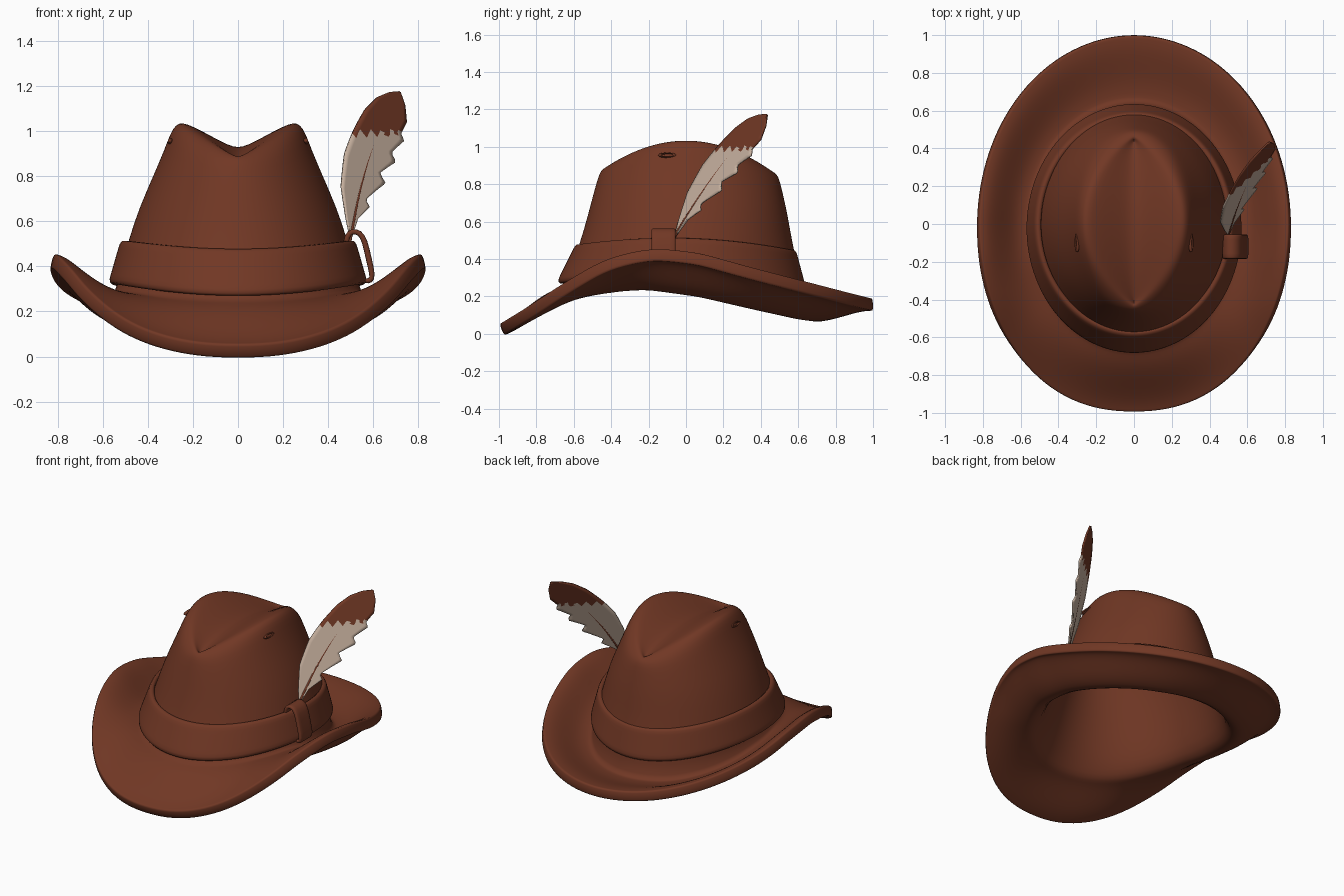
import bpy, bmesh
from math import sin, cos, pi
from mathutils import Vector

cube = bpy.data.objects.get("Cube")
if cube:
    bpy.data.objects.remove(cube)

N = 72  # segments around the hat


def material(name, rgb):
    m = bpy.data.materials.new(name)
    m.use_nodes = True
    m.diffuse_color = (*rgb, 1)
    bsdf = m.node_tree.nodes["Principled BSDF"]
    bsdf.inputs["Base Color"].default_value = (*rgb, 1)
    bsdf.inputs["Roughness"].default_value = 0.8
    return m


brown = material("brown_felt", (0.165, 0.039, 0.018))
cream = material("cream_feather", (0.56, 0.43, 0.34))


def interp(table, x):
    if x <= table[0][0]:
        return table[0][1]
    for (x0, v0), (x1, v1) in zip(table, table[1:]):
        if x <= x1:
            return v0 + (v1 - v0) * (x - x0) / (x1 - x0)
    return table[-1][1]


def ease(x, lo, hi):
    s = min(1, max(0, (x - lo) / (hi - lo)))
    return s * s * (3 - 2 * s)


def oval(a, b, cy, p=1.0):
    """Points of an oval; p > 1 pinches it to a lens, p < 1 squares it."""
    pts = []
    for j in range(N):
        t = 2 * pi * j / N
        c = cos(t) if abs(cos(t)) > 1e-6 else 0.0
        pts.append(((1 if c > 0 else -1) * a * abs(c) ** p, cy + b * sin(t)))
    return pts


def link(name, bm, mats):
    mesh = bpy.data.meshes.new(name)
    bm.to_mesh(mesh)
    bm.free()
    mesh.shade_smooth()
    for m in mats:
        mesh.materials.append(m)
    ob = bpy.data.objects.new(name, mesh)
    bpy.context.collection.objects.link(ob)
    return ob


def thicken(ob, thickness, offset, subdivide=True):
    solid = ob.modifiers.new("thickness", "SOLIDIFY")
    solid.thickness, solid.offset = thickness, offset
    if subdivide:
        sub = ob.modifiers.new("smooth", "SUBSURF")
        sub.levels = sub.render_levels = 1
    return solid


def skin(name, rings):
    """Closed rings joined into one surface."""
    bm = bmesh.new()
    loops = [[bm.verts.new(p) for p in ring] for ring in rings]
    for r0, r1 in zip(loops, loops[1:]):
        for j in range(N):
            k = (j + 1) % N
            bm.faces.new((r0[j], r0[k], r1[k], r1[j]))
    bmesh.ops.remove_doubles(bm, verts=bm.verts[:], dist=1e-4)
    return link(name, bm, [brown])


# Brim: rim height and crown foot height along the length of the hat
rim_z = [(-1, .052), (-.85, .145), (-.67, .265), (-.46, .39), (-.3, .44), (-.15, .46),
         (.07, .435), (.34, .36), (.61, .29), (.88, .22), (1, .19)]
foot_z = [(-.68, .25), (-.45, .275), (-.2, .285), (.07, .25), (.34, .185), (.56, .135), (.7, .12)]
rim = [q if q[1] > 0 else f for q, f in zip(oval(.822, 1, 0), oval(.822, 1, 0, .88))]
foot = oval(.55, .65, -.015)
rings = []
for t in (1, .97, .92, .85, .77, .68, .58, .46, .34, .22, .1, 0):
    ring = []
    for (rx, ry), (fx, fy) in zip(rim, foot):
        # Straight slope at the front, curled-up rim at the sides and back
        curl = .3 + .45 * ease(ry, -.8, .2)
        f = t + (ease(t, .15, .93) - t) * curl
        z0, z1 = interp(foot_z, fy), interp(rim_z, ry)
        ring.append((fx + (rx - fx) * t, fy + (ry - fy) * t, z0 + (z1 - z0) * f))
    rings.append(ring)
brim_verts = (len(rings) - 1) * N

# Crown: height, drop toward front and back, half width, half length, centre, pinch
for z, k, a, b, cy, p in [
        (.37, .14, .525, .62, -.01, 1), (.52, .14, .484, .57, 0, 1),
        (.66, .1, .438, .535, .01, 1), (.8, .25, .376, .51, .012, 1),
        (.92, .4, .325, .487, .015, 1.03), (.99, .6, .3, .474, .015, 1.15),
        (1.03, .75, .275, .46, .015, 1.4), (1.037, .8, .245, .448, .015, 1.6),
        (1.02, .75, .2, .44, .015, 1.6), (.975, .58, .115, .432, .015, 1.5),
        (.937, .42, .045, .427, .015, 1.4), (.925, .36, 0, .422, .015, 1)]:
    rings.append([(x, y, z - k * y * y) for x, y in oval(a, b, cy, p)])
hat = skin("hat_body", rings)
hat.vertex_groups.new(name="brim").add(list(range(brim_verts)), 1, "REPLACE")
solid = thicken(hat, .066, -1)
solid.vertex_group = "brim"
solid.thickness_vertex_group = .5

# Hat band
rings = []
for i in range(6):
    s = i / 5
    rings.append([(x, y, .325 + .195 * s - .14 * (y + .1) ** 2)
                  for x, y in oval(.576 - .056 * s, .667 - .08 * s, -.025 * (1 - s))])
thicken(skin("hat_band", rings), .036, -1)

# Band keeper strap that holds the feather, bent over the band
bm = bmesh.new()
path = [(.475, .48), (.482, .535), (.505, .558), (.54, .55), (.562, .515),
        (.58, .43), (.597, .36), (.59, .335), (.56, .335)]
rows = [[bm.verts.new((x, y, z)) for x, z in path] for y in (-.185, -.17, -.07, -.055)]
for r0, r1 in zip(rows, rows[1:]):
    for i in range(len(path) - 1):
        bm.faces.new((r0[i], r0[i + 1], r1[i + 1], r1[i]))
thicken(link("band_keeper", bm, [brown]), .026, 0)

# Oval eyelets on both sides of the crown
for side, label in ((1, "left"), (-1, "right")):
    bpy.ops.mesh.primitive_torus_add(major_radius=.034, minor_radius=.009, major_segments=24,
                                     minor_segments=8, location=(side * .302, -.1, .955),
                                     rotation=(0, side * 1.2, 0))
    eyelet = bpy.context.object
    eyelet.name = label + "_eyelet"
    eyelet.scale = (.32, 1.15, 1)
    eyelet.data.materials.append(brown)
    eyelet.data.shade_smooth()

# Feather vane with a notched outer edge
base, tip = Vector((.5, -.05, .54)), Vector((.717, .435, 1.175))
across = Vector((.73, .41, -.55))
inner_w = [(0, .008), (.06, .04), (.2, .1), (.38, .125), (.55, .12), (.72, .11), (.85, .085),
           (.94, .045), (1, 0)]
outer_w = [(0, .008), (.1, .02), (.2, .07), (.22, .04), (.38, .12), (.41, .075), (.54, .135),
           (.57, .095), (.7, .13), (.73, .1), (.83, .1), (.93, .055), (1, 0)]


def shaft(t):
    return base.lerp(tip, t) - across * (.04 * sin(pi * t))


ROWS, HALF = 60, 5
bm = bmesh.new()
grid = []
for i in range(ROWS + 1):
    t = i / ROWS * .995
    row = []
    for c in range(-HALF, HALF + 1):
        u = c / HALF
        # Barbs sweep up toward the tip
        s = t + .05 * abs(u) * sin(pi * t)
        row.append(bm.verts.new(shaft(s) + across * u * interp(outer_w if c > 0 else inner_w, t)))
    grid.append(row)
for r0, r1 in zip(grid, grid[1:]):
    for c in range(2 * HALF):
        f = bm.faces.new((r0[c], r0[c + 1], r1[c + 1], r1[c]))
        # Brown tip with a ragged lower edge
        f.material_index = int(f.calc_center_median().z > .975 + .025 * (c % 2))
thicken(link("feather_vane", bm, [cream, brown]), .01, 0, False)

# Feather quill
curve = bpy.data.curves.new("feather_quill", "CURVE")
curve.dimensions = "3D"
curve.bevel_depth, curve.bevel_resolution, curve.use_fill_caps = .009, 2, True
line = curve.splines.new("POLY")
line.points.add(12)
for i, pt in enumerate(line.points):
    t = -.06 + 1.05 * i / 12
    pt.co = (*shaft(t), 1)
    pt.radius = 1 - .7 * i / 12
curve.materials.append(brown)
bpy.context.collection.objects.link(bpy.data.objects.new("feather_quill", curve))
